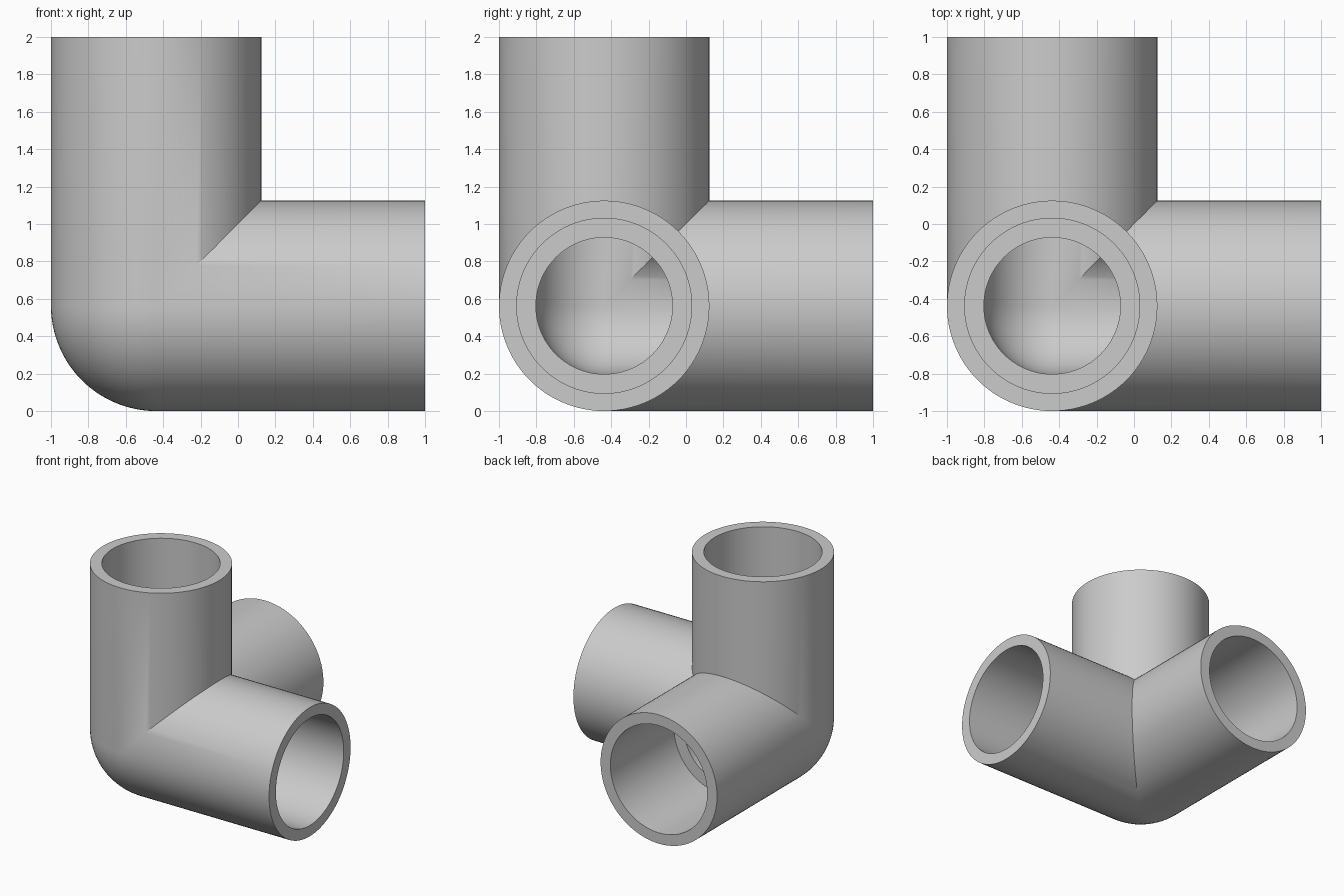
import bpy, bmesh, math
from mathutils import Matrix, Vector

if "Cube" in bpy.data.objects:
    bpy.data.objects.remove(bpy.data.objects["Cube"], do_unlink=True)

R_OUT, R_SOCKET, R_BORE = 0.5625, 0.468, 0.365
LENGTH = 2 - R_OUT            # arm length from the corner centre
LEDGE = R_OUT                 # where the socket steps down to the bore
SEGMENTS, ARC = 96, 24


def round_end(radius):
    """Quarter arc from the pole below the centre up to the side."""
    angles = [math.pi / 2 * i / ARC for i in range(ARC + 1)]
    return [(radius * math.sin(a), -radius * math.cos(a)) for a in angles]


# Arm profile: outer wall, rim, socket, ledge, bore and rounded inner end
profile = round_end(R_OUT) + [(R_OUT, LENGTH), (R_SOCKET, LENGTH),
                              (R_SOCKET, LEDGE), (R_BORE, LEDGE)]
profile += reversed(round_end(R_BORE))

bm = bmesh.new()
verts = [bm.verts.new((r, 0, z)) for r, z in profile]
edges = [bm.edges.new(pair) for pair in zip(verts, verts[1:])]
bmesh.ops.spin(bm, geom=verts + edges, cent=(0, 0, 0), axis=(0, 0, 1),
               angle=math.tau, steps=SEGMENTS, use_merge=False)
bmesh.ops.remove_doubles(bm, verts=bm.verts, dist=1e-5)

# Mitre the upright arm against its two neighbours
for normal in ((1, 0, -1), (0, 1, -1)):
    bmesh.ops.bisect_plane(bm, geom=bm.verts[:] + bm.edges[:] + bm.faces[:],
                           dist=1e-6, plane_co=(0, 0, 0), plane_no=normal,
                           clear_outer=True)

# Turn copies about the corner diagonal for the other two arms
arm = bm.verts[:] + bm.edges[:] + bm.faces[:]
for turn in (1, 2):
    copy = bmesh.ops.duplicate(bm, geom=arm)["geom"]
    bmesh.ops.rotate(bm, verts=[v for v in copy if isinstance(v, bmesh.types.BMVert)],
                     cent=(0, 0, 0),
                     matrix=Matrix.Rotation(turn * math.tau / 3, 3, Vector((1, 1, 1))))
bmesh.ops.remove_doubles(bm, verts=bm.verts, dist=1e-4)
bmesh.ops.recalc_face_normals(bm, faces=bm.faces)
bmesh.ops.translate(bm, verts=bm.verts, vec=(R_OUT - 1, R_OUT - 1, R_OUT))

mesh = bpy.data.meshes.new("corner_pipe_fitting")
bm.to_mesh(mesh)
bm.free()
fitting = bpy.data.objects.new("corner_pipe_fitting", mesh)
bpy.context.collection.objects.link(fitting)

# Plain grey plastic
grey = bpy.data.materials.new("light_grey")
grey.use_nodes = True
colour = (0.6, 0.6, 0.6, 1)
grey.diffuse_color = colour
grey.node_tree.nodes["Principled BSDF"].inputs["Base Color"].default_value = colour
mesh.materials.append(grey)

bpy.ops.object.select_all(action="DESELECT")
fitting.select_set(True)
bpy.context.view_layer.objects.active = fitting
bpy.ops.object.shade_smooth_by_angle(angle=math.radians(30))
